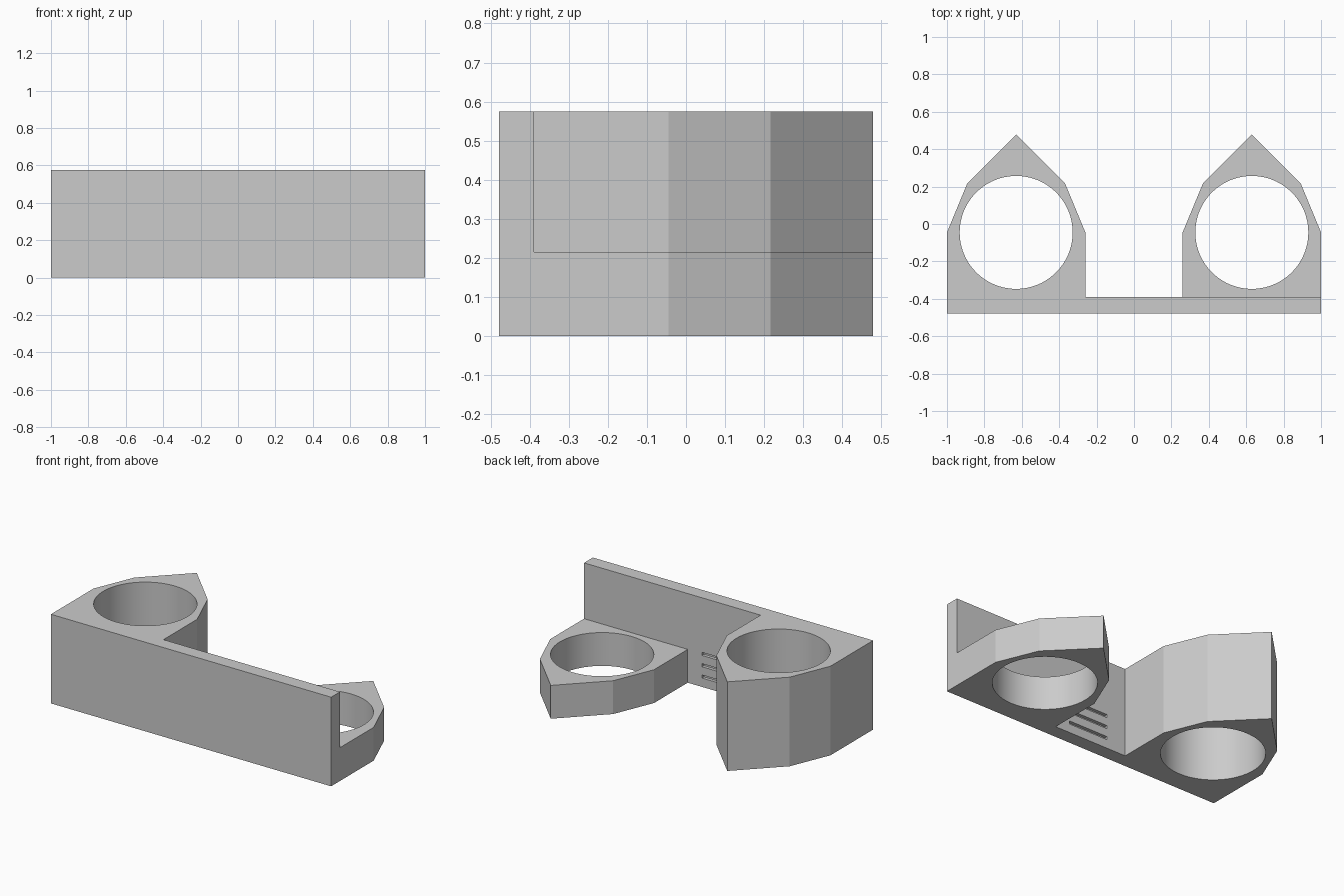
import bpy, bmesh, math

if "Cube" in bpy.data.objects:
    bpy.data.objects.remove(bpy.data.objects["Cube"])

HEIGHT, STEP = 0.575, 0.215          # full height, height of the low ring
FRONT, BACK = -0.479, -0.389         # the two faces of the wall
CX, CY = 0.63, -0.045                # ring centres
R_OUT, R_HOLE = 0.37, 0.302

grey = bpy.data.materials.new("grey")
grey.diffuse_color = (0.6, 0.6, 0.6, 1)
grey.use_nodes = True
grey.node_tree.nodes["Principled BSDF"].inputs["Base Color"].default_value = grey.diffuse_color


def finish(name, bm):
    bmesh.ops.recalc_face_normals(bm, faces=bm.faces)
    mesh = bpy.data.meshes.new(name)
    bm.to_mesh(mesh)
    bm.free()
    mesh.materials.append(grey)
    ob = bpy.data.objects.new(name, mesh)
    bpy.context.collection.objects.link(ob)
    return ob


def prism(name, outline, z0, z1):
    """Extrude a flat outline from z0 up to z1."""
    bm = bmesh.new()
    face = bm.faces.new([bm.verts.new((x, y, z0)) for x, y in outline])
    top = bmesh.ops.extrude_face_region(bm, geom=[face])["geom"]
    verts = [g for g in top if isinstance(g, bmesh.types.BMVert)]
    bmesh.ops.translate(bm, verts=verts, vec=(0, 0, z1 - z0))
    return finish(name, bm)


def box(name, x0, x1, y0, y1, z0, z1):
    return prism(name, [(x0, y0), (x1, y0), (x1, y1), (x0, y1)], z0, z1)


def cut(target, cutter):
    mod = target.modifiers.new(cutter.name, "BOOLEAN")
    mod.operation, mod.solver, mod.object = "DIFFERENCE", "EXACT", cutter
    bpy.context.view_layer.objects.active = target
    bpy.ops.object.modifier_apply(modifier=mod.name)
    bpy.data.objects.remove(cutter)


# Outline: wall plus two teardrop rings with faceted shoulders
d = R_OUT * math.sqrt(0.5)
right = [(1.0, FRONT), (CX + R_OUT, CY), (CX + d, CY + d),
         (CX, -FRONT), (CX - d, CY + d), (CX - R_OUT, CY),
         (CX - R_OUT, BACK)]
left = [(-x, y) for x, y in reversed(right)]
bracket = prism("ring_bracket", right + left, 0, HEIGHT)

# Lower the right ring
cut(bracket, box("step_cutter", CX - R_OUT - 0.1, 1.1, BACK, 0.6, STEP, HEIGHT + 0.1))

# Round holes through both rings
for side in (-1, 1):
    ring = [(side * CX + R_HOLE * math.cos(2 * math.pi * i / 96),
             CY + R_HOLE * math.sin(2 * math.pi * i / 96)) for i in range(96)]
    cut(bracket, prism("hole_cutter", ring, -0.1, HEIGHT + 0.1))

# Three thin slots in the back of the wall
for z in (0.067, 0.14, 0.213):
    cut(bracket, box("slot_cutter", -0.125, 0.158, BACK - 0.02, BACK + 0.02,
                     z - 0.01, z + 0.01))

# Smooth hole walls, crisp facets elsewhere
bpy.ops.object.select_all(action="DESELECT")
bracket.select_set(True)
bpy.context.view_layer.objects.active = bracket
bpy.ops.object.shade_smooth_by_angle(angle=math.radians(15))
